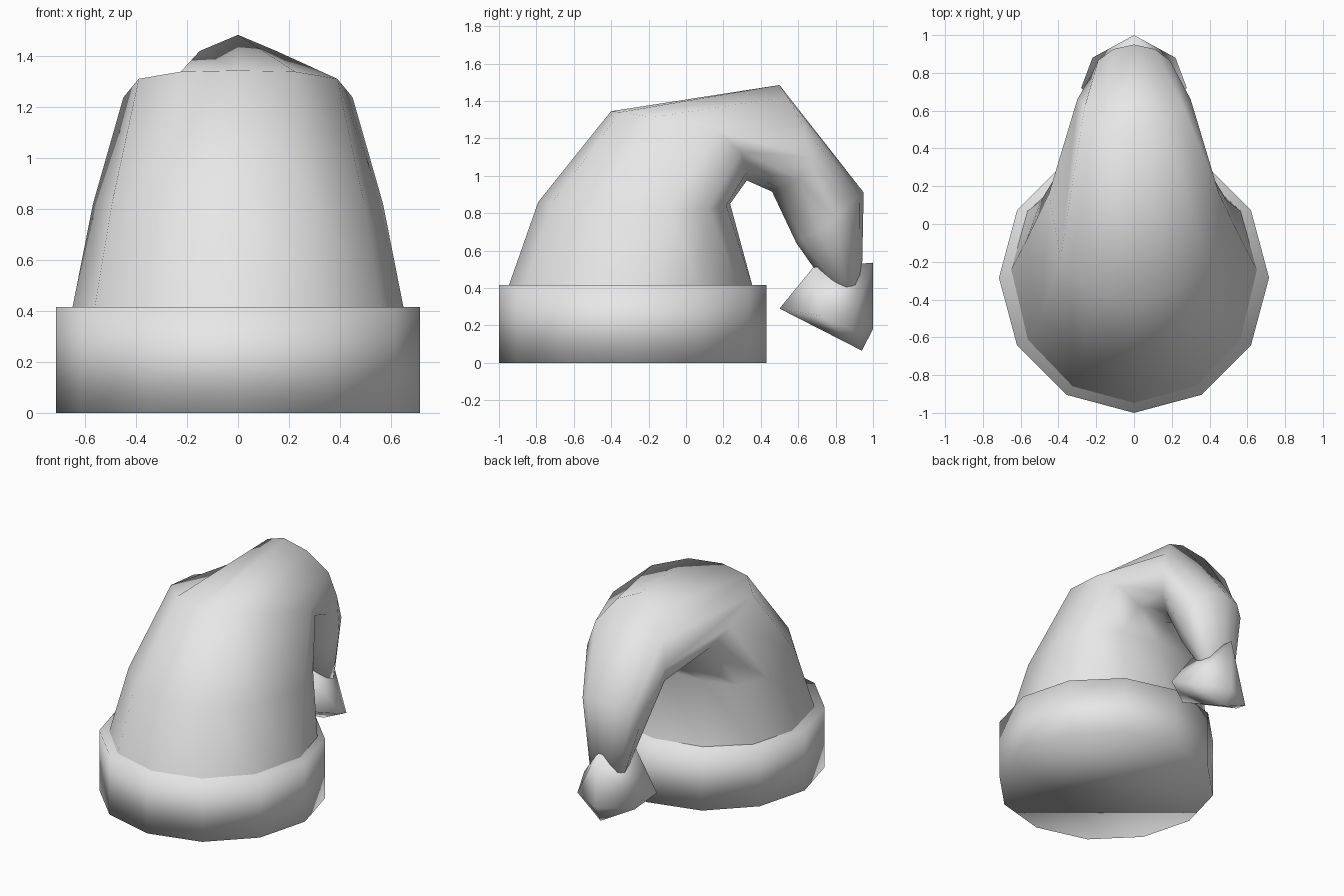
import bpy, bmesh, math

cube = bpy.data.objects.get("Cube")
if cube:
    bpy.data.objects.remove(cube, do_unlink=True)

SIDES = 12

# One plain colour for everything
grey = bpy.data.materials.new("light_grey")
grey.use_nodes = True
grey.diffuse_color = (0.8, 0.8, 0.8, 1)
grey.node_tree.nodes["Principled BSDF"].inputs["Base Color"].default_value = (0.8, 0.8, 0.8, 1)


def finish(name, bm):
    """Turn a bmesh into a smooth shaded object."""
    bmesh.ops.recalc_face_normals(bm, faces=bm.faces)
    for f in bm.faces:
        f.smooth = True
    mesh = bpy.data.meshes.new(name)
    bm.to_mesh(mesh)
    bm.free()
    mesh.materials.append(grey)
    ob = bpy.data.objects.new(name, mesh)
    bpy.context.collection.objects.link(ob)
    return ob


def add_ring(bm, cy, cz, dy, dz, rx, by=0.0, bz=0.0, hold=2):
    """Oval ring; (dy, dz) points to its front or top vertex, (by, bz) bends
    its sides and hold keeps the front half from following the bend."""
    ring = []
    for i in range(SIDES):
        a = 2 * math.pi * i / SIDES
        c, s = math.cos(a), math.sin(a)
        bend = by * s * s * min(1, 1 - c) ** hold
        ring.append(bm.verts.new((rx * s, cy + dy * c + bend, cz + dz * c + bz * s * s)))
    return ring


def loft(name, rings, bottom=True):
    """Skin a series of rings and close the ends."""
    bm = bmesh.new()
    loops = [add_ring(bm, *r) for r in rings]
    for a, b in zip(loops, loops[1:]):
        for i in range(SIDES):
            j = (i + 1) % SIDES
            bm.faces.new((a[j], b[j], b[i], a[i]))
    if bottom:
        bm.faces.new(loops[0])
    bm.faces.new(loops[-1])
    return finish(name, bm)


# Thick band around the brim
loft("brim_band", [
    (-0.285, 0.0, -0.715, 0, 0.715),
    (-0.285, 0.415, -0.715, 0, 0.715),
])

# Cone that rises, folds over to the back and hangs down as a tail
loft("hat_body", [
    (-0.297, 0.40, -0.655, 0.0, 0.653, 0.05),
    (-0.277, 0.855, -0.513, 0.005, 0.57, 0.19, -0.035),
    (-0.038, 1.16, -0.363, 0.185, 0.45, 0.20, 0.08),
    (0.48, 1.20, 0.02, 0.285, 0.30, 0.18, -0.10, 0),
    (0.77, 0.775, 0.18, 0.135, 0.22, 0.03),
    (0.86, 0.40, 0.08, 0.03, 0.13),
], bottom=False)

# Faceted pompom on the end of the tail
bm = bmesh.new()
for x, y, z in [(0, 0.50, 0.29), (0.08, 0.68, 0.51), (0, 1.0, 0.535),
                (0, 1.0, 0.18), (0.22, 0.88, 0.18), (0.28, 0.72, 0.25),
                (0, 0.94, 0.065)]:
    for s in ((1, -1) if x else (1,)):
        bm.verts.new((s * x, y, z))
bmesh.ops.convex_hull(bm, input=bm.verts)
finish("pompom", bm)
